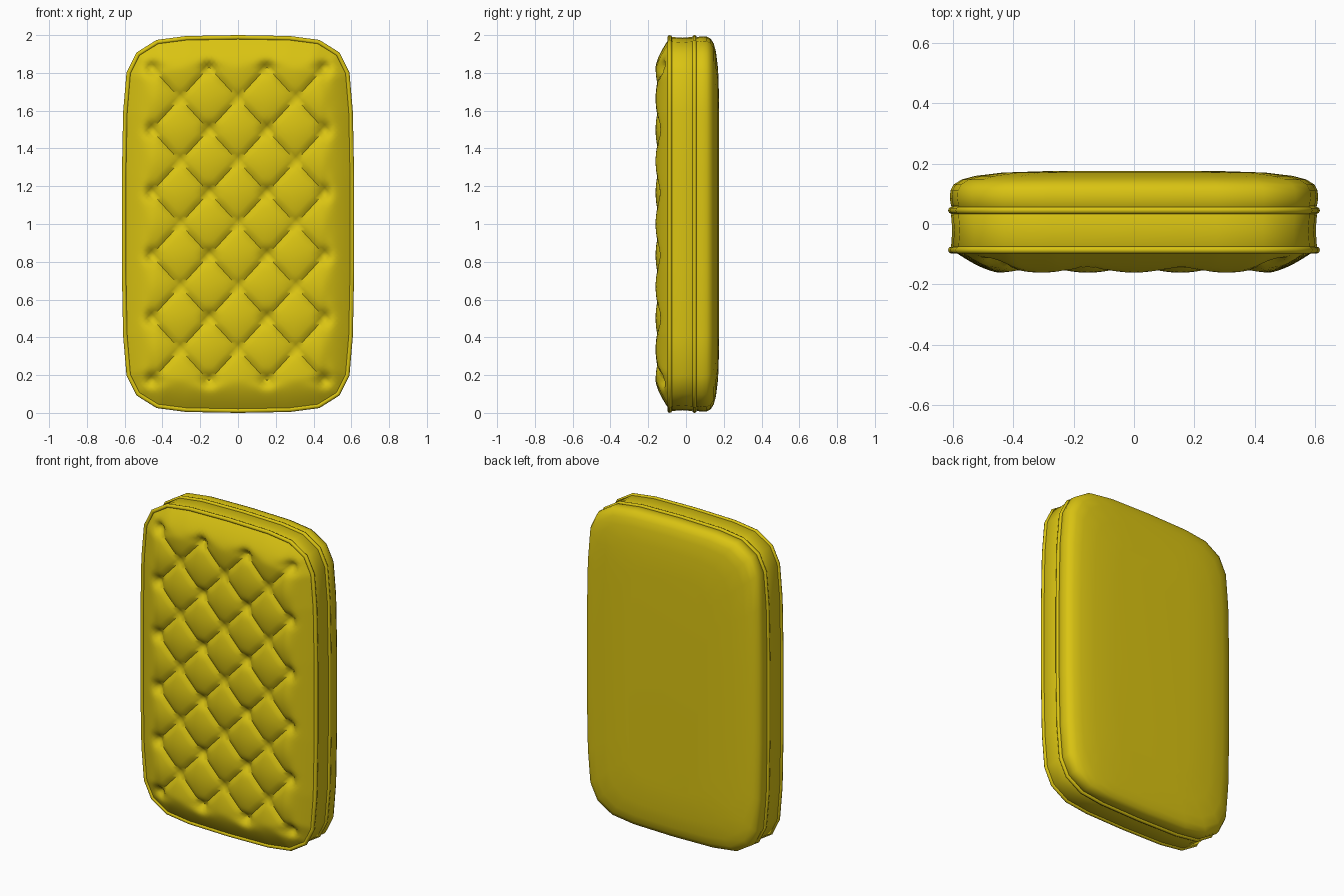
import bpy, bmesh, math
from mathutils import Vector

cube = bpy.data.objects.get("Cube")
if cube:
    bpy.data.objects.remove(cube, do_unlink=True)

mat = bpy.data.materials.new("mustard_yellow")
mat.use_nodes = True
colour = (0.70, 0.55, 0.006, 1)
mat.diffuse_color = colour
mat.node_tree.nodes["Principled BSDF"].inputs["Base Color"].default_value = colour

# One quarter of the cushion outline, mirrored to a full loop
QUARTER = [(0.615, 0.25), (0.608, 0.6), (0.59, 0.81), (0.54, 0.91),
           (0.435, 0.975), (0.28, 0.995)]
HALF = [(0.615, 0)] + QUARTER + [(0, 1)] + [(-x, z) for x, z in reversed(QUARTER)]
OUTLINE = HALF + [(-x, -z) for x, z in HALF]


def ring(inset, y):
    sx, sz = 1 - inset / 0.615, 1 - inset
    return [Vector((x * sx, y, 1 + z * sz)) for x, z in OUTLINE]


def finish(bm, name, angle):
    bmesh.ops.recalc_face_normals(bm, faces=bm.faces)
    mesh = bpy.data.meshes.new(name)
    bm.to_mesh(mesh)
    bm.free()
    obj = bpy.data.objects.new(name, mesh)
    bpy.context.collection.objects.link(obj)
    mesh.materials.append(mat)
    bpy.ops.object.select_all(action="DESELECT")
    obj.select_set(True)
    bpy.context.view_layer.objects.active = obj
    bpy.ops.object.shade_smooth_by_angle(angle=math.radians(angle))
    return obj


# Cushion side wall and rounded back, lofted through inset rings
PROFILE = [(0.02, -0.09), (0.01, -0.075), (0.014, -0.02), (0.01, 0.03), (0.018, 0.045),
           (0.01, 0.06), (0.006, 0.085), (0.008, 0.11), (0.018, 0.13),
           (0.045, 0.147), (0.09, 0.159), (0.18, 0.17), (0.33, 0.175)]
bm = bmesh.new()
loops = [[bm.verts.new(p) for p in ring(*step)] for step in PROFILE]
n = len(OUTLINE)
for a, b in zip(loops, loops[1:]):
    for i in range(n):
        bm.faces.new((a[i], a[(i + 1) % n], b[(i + 1) % n], b[i]))
bm.faces.new(loops[-1])
finish(bm, "cushion_body", 50)

# Piping cords around both seams
for name, y in (("front_piping", -0.086), ("back_piping", 0.045)):
    curve = bpy.data.curves.new(name, "CURVE")
    curve.dimensions = "3D"
    curve.bevel_depth = 0.012
    curve.bevel_resolution = 2
    spline = curve.splines.new("POLY")
    path = ring(0.012, y)
    spline.points.add(len(path) - 1)
    for point, co in zip(spline.points, path):
        point.co = (*co, 1)
    spline.use_cyclic_u = True
    curve.materials.append(mat)
    bpy.context.collection.objects.link(bpy.data.objects.new(name, curve))

# Tufted front: a panel sliced along the diamond lattice, then puffed forward
PITCH_X, PITCH_Z, CUTS = 0.306, 0.332, 12
edge = ring(0.02, -0.09)
bm = bmesh.new()
bm.faces.new([bm.verts.new(p) for p in edge])
for sign in (1, -1):
    normal = Vector((1 / PITCH_X, 0, sign / PITCH_Z))
    for k in range(-5 * CUTS, 5 * CUTS + 1):
        point = Vector((0, 0, 1)) + normal * (k / CUTS / normal.length_squared)
        bmesh.ops.bisect_plane(bm, geom=bm.verts[:] + bm.edges[:] + bm.faces[:],
                               plane_co=point, plane_no=normal, dist=1e-5)


def edge_distance(p):
    best = 9
    for a, b in zip(edge, edge[1:] + edge[:1]):
        t = max(0, min(1, (p - a).dot(b - a) / (b - a).length_squared))
        best = min(best, (a + (b - a) * t - p).length)
    return best


def forward(p):
    x, z = p.x, p.z - 1
    u, v = x / PITCH_X + z / PITCH_Z, x / PITCH_X - z / PITCH_Z
    d = min(1, edge_distance(p) / 0.15)
    dome = 0.071 * (1 - (1 - d) ** 1.5)
    # Creases stop at the outer rows of buttons
    out = math.hypot(max(0, abs(x) - 1.5 * PITCH_X), max(0, abs(z) - 2.5 * PITCH_Z))
    mask = max(0, 1 - out / 0.05) ** 2
    puff = abs(math.sin(math.pi * u) * math.sin(math.pi * v)) ** 0.5
    crease = 0.027 * (1 - puff) * mask
    # Pulled-in button at each lattice point
    ru, rv = u - round(u), v - round(v)
    px, pz = (ru + rv) / 2 * PITCH_X, (ru - rv) / 2 * PITCH_Z
    bx, bz = abs(x - px), abs(z - pz)
    inside = bx < 1.6 * PITCH_X and bz < 2.6 * PITCH_Z
    strong = abs(bx / PITCH_X % 1 - 0.5) < 0.1
    depth = (0.026 if strong else 0.01) if inside else 0
    dimple = depth * math.exp(-(px * px + pz * pz) / 0.0012)
    return max(0, dome - crease - dimple)


for vert in bm.verts:
    vert.co.y -= forward(vert.co)
finish(bm, "tufted_front", 60)
